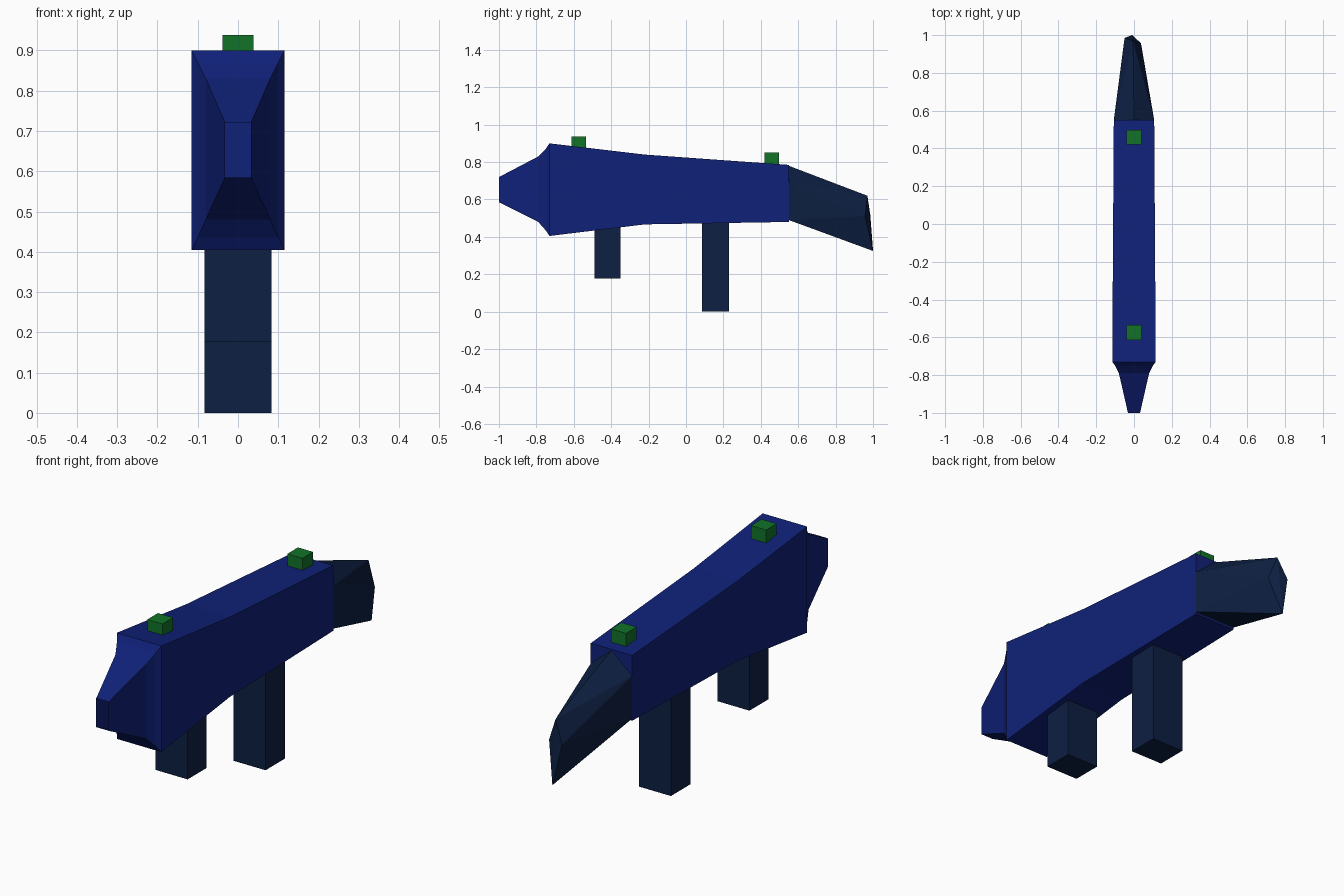
import bpy, bmesh

if "Cube" in bpy.data.objects:
    bpy.data.objects.remove(bpy.data.objects["Cube"])


def material(name, rgb):
    m = bpy.data.materials.new(name)
    m.diffuse_color = (*rgb, 1)
    m.use_nodes = True
    m.node_tree.nodes["Principled BSDF"].inputs["Base Color"].default_value = m.diffuse_color
    return m


BLUE = material("blue", (0.005, 0.015, 0.19))
NAVY = material("navy", (0.004, 0.014, 0.055))
GREEN = material("green", (0.006, 0.17, 0.022))


def finish(name, bm, mat):
    bmesh.ops.recalc_face_normals(bm, faces=bm.faces)
    me = bpy.data.meshes.new(name)
    bm.to_mesh(me)
    bm.free()
    me.materials.append(mat)
    ob = bpy.data.objects.new(name, me)
    bpy.context.collection.objects.link(ob)


def loft(name, rings, mat):
    """Rectangular sections (y, half width, z low, z high); open front, closed back."""
    bm = bmesh.new()
    loops = [[bm.verts.new(p) for p in
              ((-w, y, lo), (w, y, lo), (w, y, hi), (-w, y, hi))]
             for y, w, lo, hi in rings]
    for a, b in zip(loops, loops[1:]):
        for i in range(4):
            j = (i + 1) % 4
            bm.faces.new((a[i], a[j], b[j], b[i]))
    bm.faces.new(loops[-1])
    finish(name, bm, mat)


def block(name, hw, y0, y1, z0, z1, mat):
    bm = bmesh.new()
    bmesh.ops.create_cube(bm, size=1)
    for v in bm.verts:
        v.co = (v.co.x * 2 * hw,
                (y0 + y1) / 2 + v.co.y * (y1 - y0),
                (z0 + z1) / 2 + v.co.z * (z1 - z0))
    finish(name, bm, mat)


# Tapered body with a hollow nozzle at the front
loft("body", [(-1.0, 0.032, 0.585, 0.72),
              (-0.79, 0.08, 0.48, 0.83),
              (-0.75, 0.1, 0.435, 0.87),
              (-0.73, 0.115, 0.405, 0.9),
              (-0.22, 0.112, 0.467, 0.84),
              (0.55, 0.107, 0.48, 0.785)], BLUE)

# Drooping stock: ridged section narrowing to a blade-like end
bm = bmesh.new()
for p in [(0, 0.55, 0.78),
          (-0.107, 0.55, 0.69), (0.107, 0.55, 0.69),
          (-0.107, 0.55, 0.49), (0.107, 0.55, 0.49),
          (-0.005, 0.97, 0.62),
          (-0.05, 0.985, 0.52), (0.037, 0.957, 0.51),
          (-0.01, 1.0, 0.325)]:
    bm.verts.new(p)
bmesh.ops.convex_hull(bm, input=bm.verts)
finish("stock", bm, NAVY)

# Grips underneath
block("front_grip", 0.083, -0.49, -0.35, 0.177, 0.5, NAVY)
block("rear_grip", 0.083, 0.085, 0.23, 0, 0.5, NAVY)

# Sights on top
block("front_sight", 0.039, -0.613, -0.535, 0.86, 0.938, GREEN)
block("rear_sight", 0.039, 0.42, 0.498, 0.77, 0.85, GREEN)
